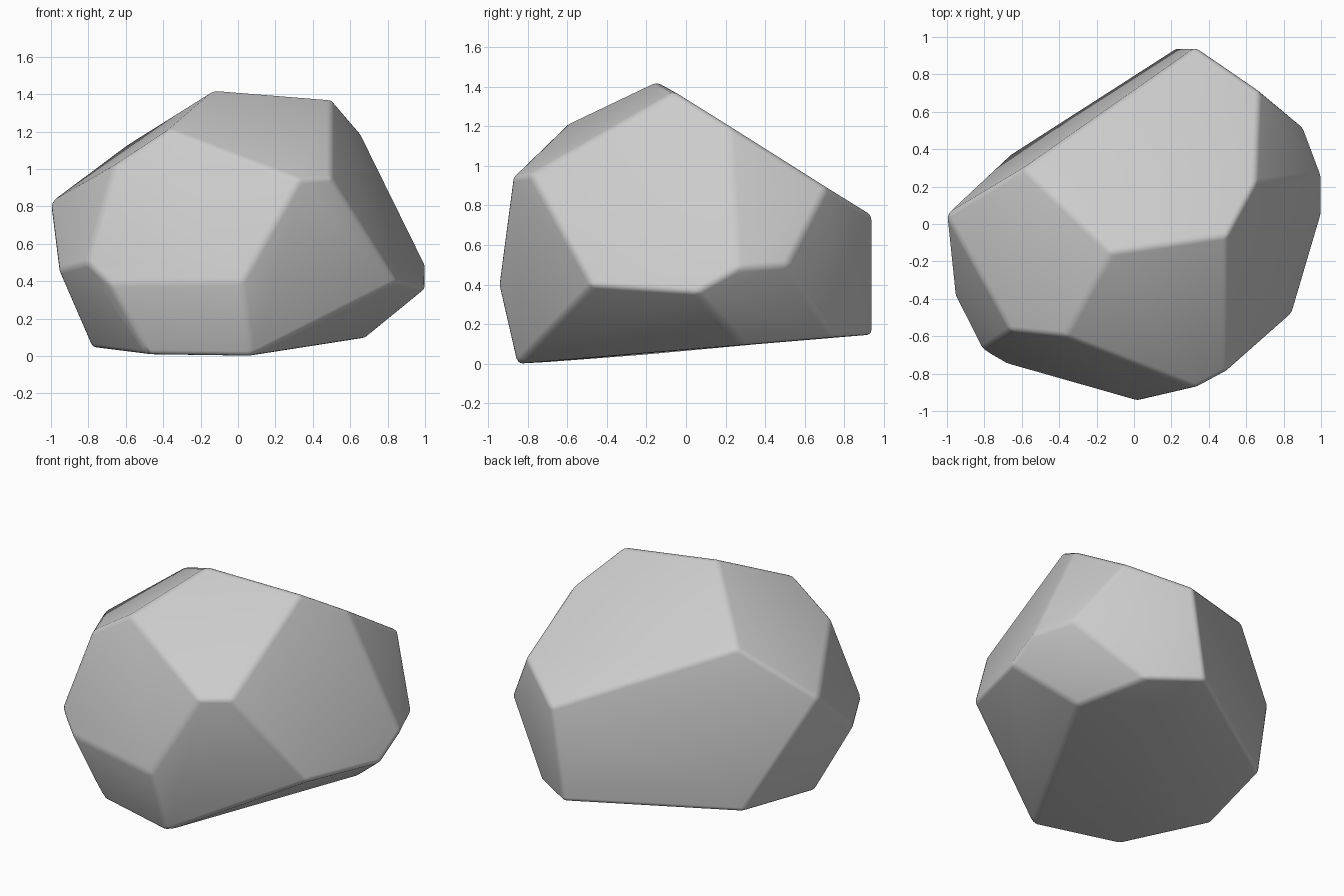
import bpy, bmesh
from math import radians

# Corner points of the faceted boulder
corners = [
    # crown
    (-0.12, -0.15, 1.425), (0.50, -0.06, 1.375), (0.65, 0.22, 1.20),
    (-0.37, -0.60, 1.21), (-0.66, -0.57, 1.02), (-0.59, 0.30, 1.13),
    # front and left girdle
    (0.33, -0.875, 0.945), (0.50, -0.785, 0.955), (-1.005, 0.05, 0.82),
    (-0.96, -0.38, 0.46), (-0.81, -0.675, 0.50), (-0.69, -0.745, 0.39),
    (0.02, -0.947, 0.40),
    # right and back girdle
    (0.85, -0.475, 0.395), (1.005, 0.05, 0.36), (1.005, 0.26, 0.48),
    (0.91, 0.51, 0.50), (0.67, 0.71, 0.89), (0.33, 0.945, 0.745),
    # underside
    (-0.78, -0.22, 0.045), (-0.48, -0.71, 0.008), (0.07, -0.855, 0.0),
    (0.68, 0.29, 0.095), (0.53, 0.75, 0.135), (0.235, 0.945, 0.148),
    (-0.67, 0.365, 0.10),
]

# Hull with near-coplanar triangles merged into single facets
bm = bmesh.new()
for c in corners:
    bm.verts.new(c)
bmesh.ops.convex_hull(bm, input=bm.verts[:])
bmesh.ops.dissolve_limit(bm, angle_limit=radians(6), verts=bm.verts[:], edges=bm.edges[:])
bmesh.ops.recalc_face_normals(bm, faces=bm.faces[:])
mesh = bpy.data.meshes.new("boulder")
bm.to_mesh(mesh)
bm.free()
boulder = bpy.data.objects.new("boulder", mesh)
bpy.context.collection.objects.link(boulder)

# Softly worn edges
bevel = boulder.modifiers.new("worn_edges", 'BEVEL')
bevel.width = 0.025
bevel.segments = 3
bevel.limit_method = 'NONE'
bpy.context.view_layer.objects.active = boulder
boulder.select_set(True)
bpy.ops.object.shade_smooth()
